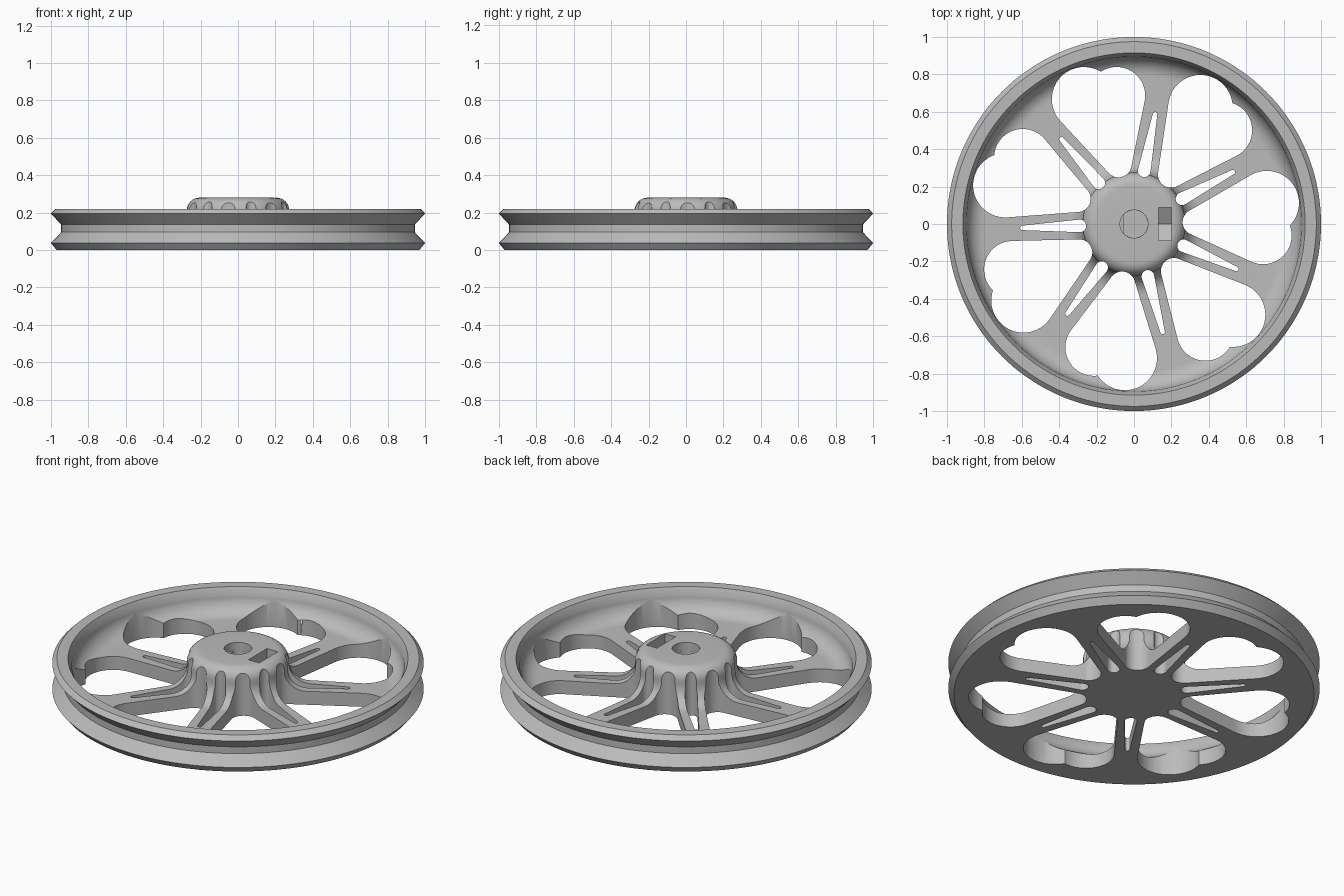
import bpy
import bmesh
from math import cos, sin, pi, radians
from mathutils import Matrix, Vector

old = bpy.data.objects.get("Cube")
if old:
    bpy.data.objects.remove(old, do_unlink=True)

COUNT = 7
STEP = 2 * pi / COUNT

grey = bpy.data.materials.new("light grey")
grey.use_nodes = True
tone = (0.5, 0.5, 0.5, 1)
grey.diffuse_color = tone
grey.node_tree.nodes["Principled BSDF"].inputs["Base Color"].default_value = tone


def make_object(name, bm):
    bmesh.ops.recalc_face_normals(bm, faces=bm.faces)
    mesh = bpy.data.meshes.new(name)
    bm.to_mesh(mesh)
    bm.free()
    mesh.materials.append(grey)
    ob = bpy.data.objects.new(name, mesh)
    bpy.context.collection.objects.link(ob)
    return ob


def arc(cx, cy, r, start, end, n):
    """Points along an arc, angles in degrees."""
    return [(cx + r * cos(radians(start + (end - start) * i / n)),
             cy + r * sin(radians(start + (end - start) * i / n))) for i in range(n + 1)]


def circle(cx, cy, r, n=48):
    return arc(cx, cy, r, 0, 360, n)[:-1]


def hull_prism(bm, points, low, high, matrix):
    """Add the convex outline of the points, extruded from low to high."""
    verts = [bm.verts.new(matrix @ Vector((x, y, z))) for x, y in points for z in (low, high)]
    res = bmesh.ops.convex_hull(bm, input=verts)
    loose = {v for v in res["geom_interior"] + res["geom_unused"]
             if isinstance(v, bmesh.types.BMVert)}
    bmesh.ops.delete(bm, geom=list(loose), context="VERTS")
    bmesh.ops.dissolve_limit(bm, angle_limit=0.002, verts=bm.verts, edges=bm.edges)


def cutter(name, points, low, high, turns=1, start=0, base=None):
    bm = bmesh.new()
    for k in range(turns):
        turn = Matrix.Rotation(radians(start) + k * STEP, 4, "Z")
        hull_prism(bm, points, low, high, turn @ base if base else turn)
    ob = make_object(name, bm)
    ob.hide_render = True
    return ob


# Turned body: flat underside, grooved rim, dished web and raised hub
profile = [(0, 0), (0.97, 0), (1, 0.038), (0.945, 0.095), (0.945, 0.135), (1, 0.195),
           (0.975, 0.22), (0.915, 0.22), (0.895, 0.18)]
profile += arc(0.795, 0.18, 0.1, 0, -90, 10)[1:]
profile += arc(0.385, 0.19, 0.11, -90, -180, 10)
profile += arc(0.205, 0.21, 0.07, 0, 90, 8)
profile += [(0, 0.28)]
bm = bmesh.new()
ring = [bm.verts.new((r, 0, z)) for r, z in profile]
edges = [bm.edges.new(pair) for pair in zip(ring, ring[1:])]
bmesh.ops.spin(bm, geom=ring + edges, cent=(0, 0, 0), axis=(0, 0, 1),
               angle=2 * pi, steps=144, use_duplicate=False)
bmesh.ops.remove_doubles(bm, verts=bm.verts, dist=0.0002)
wheel = make_object("pulley_wheel", bm)

# Heart openings, made from two overlapping teardrops
tip = circle(0.33, 0.01, 0.07)
cutters = [
    cutter("heart_large_lobe", tip + circle(0.71, 0.112, 0.172), -0.1, 0.4, COUNT),
    cutter("heart_small_lobe", tip + circle(0.69, -0.062, 0.153), -0.1, 0.4, COUNT),
    # Narrow slots that split each spoke
    cutter("spoke_slot", circle(0.29, 0, 0.034, 24) + circle(0.597, 0, 0.012, 24),
           -0.1, 0.4, COUNT, 27.7),
    # Shaft bore with a flat side
    cutter("bore_mouth", circle(0, 0, 0.075), 0.23, 0.4),
    cutter("bore_flat", [(max(x, -0.057), y) for x, y in circle(0, 0, 0.0745)], 0.06, 0.35),
]
# Pointed nut pocket and screw passage, both extruded along x
along_x = Matrix(((0, 0, 1, 0), (1, 0, 0, 0), (0, 1, 0, 0), (0, 0, 0, 1)))
pocket = [(-0.087, 0.4), (0.087, 0.4), (0.087, 0.13), (0, 0.08), (-0.087, 0.13)]
cutters.append(cutter("nut_pocket", pocket, 0.13, 0.2, base=along_x))
cutters.append(cutter("screw_passage", circle(0, 0.17, 0.04, 24), 0.03, 0.22, base=along_x))

# Cut everything out, then remove the cutters
bpy.ops.object.select_all(action="DESELECT")
bpy.context.view_layer.objects.active = wheel
wheel.select_set(True)
for tool in cutters:
    mod = wheel.modifiers.new(tool.name, "BOOLEAN")
    mod.operation = "DIFFERENCE"
    mod.solver = "EXACT"
    mod.object = tool
    bpy.ops.object.modifier_apply(modifier=mod.name)
for tool in cutters:
    bpy.data.objects.remove(tool, do_unlink=True)
bpy.ops.object.shade_smooth_by_angle(angle=radians(25))
